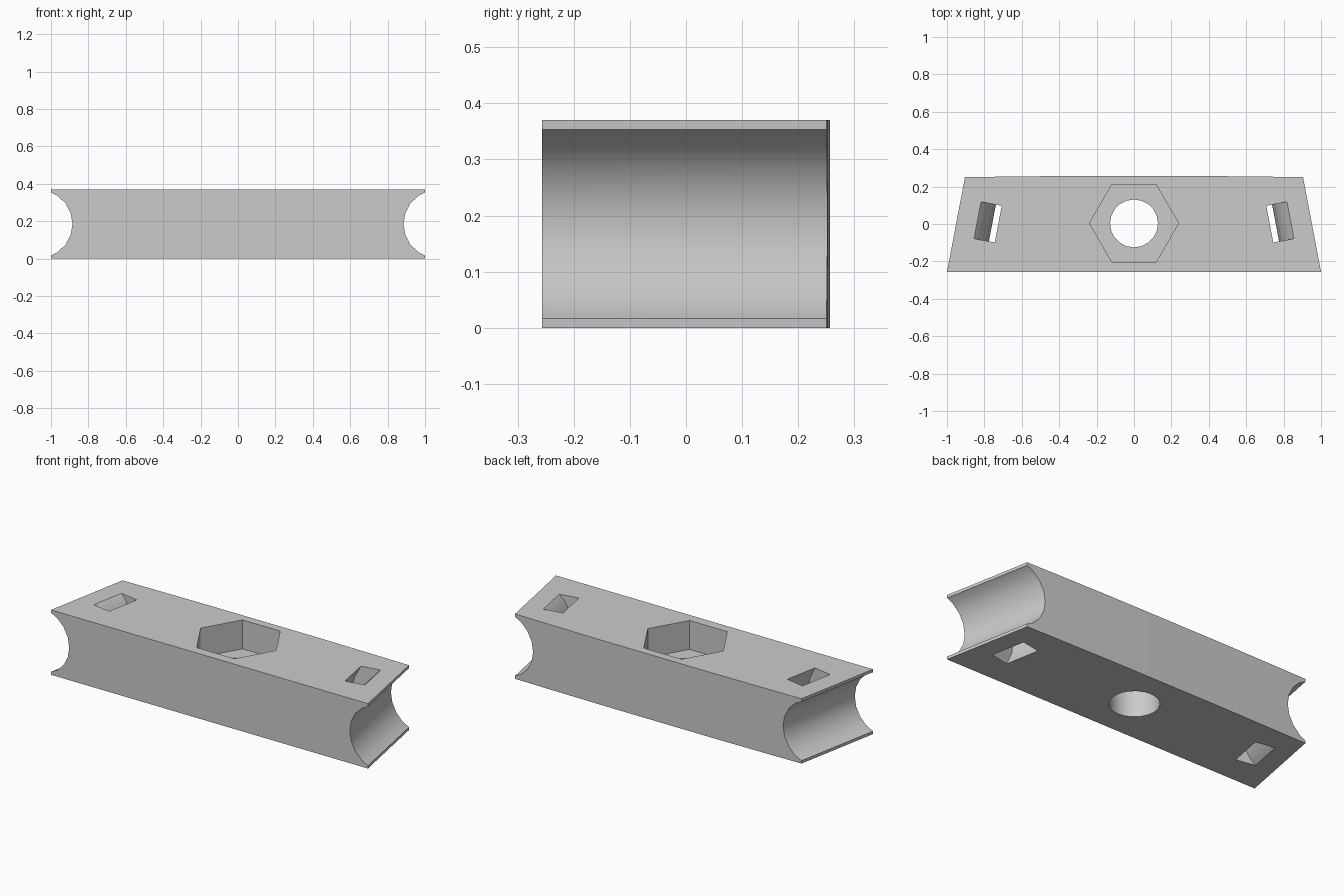
import bpy, bmesh
from math import sin, cos, pi, radians, atan2
from mathutils import Matrix

cube = bpy.data.objects.get("Cube")
if cube:
    bpy.data.objects.remove(cube, do_unlink=True)

HEIGHT = 0.37
MID = HEIGHT / 2
SLANT = atan2(0.096, 0.507)   # lean of the two end faces
SIDES = 20

grey = bpy.data.materials.new("light_grey")
grey.use_nodes = True
grey.diffuse_color = (0.6, 0.6, 0.6, 1)
grey.node_tree.nodes["Principled BSDF"].inputs["Base Color"].default_value = (0.6, 0.6, 0.6, 1)


def arc(radius, start, end, count):
    """Points along an arc, both ends included."""
    angles = [radians(start + (end - start) * i / count) for i in range(count + 1)]
    return [(radius * cos(t), radius * sin(t)) for t in angles]


def polygon(radius, sides):
    return arc(radius, 0, 360, sides)[:-1]


def prism(name, points, length, matrix):
    """Extrude a flat outline along its local z, centred, then place it."""
    bm = bmesh.new()
    face = bm.faces.new([bm.verts.new((x, y, -length / 2)) for x, y in points])
    top = bmesh.ops.extrude_face_region(bm, geom=[face])["geom"]
    bmesh.ops.translate(bm, vec=(0, 0, length),
                        verts=[v for v in top if isinstance(v, bmesh.types.BMVert)])
    bmesh.ops.transform(bm, matrix=matrix, verts=bm.verts)
    bmesh.ops.recalc_face_normals(bm, faces=bm.faces)
    mesh = bpy.data.meshes.new(name)
    bm.to_mesh(mesh)
    bm.free()
    mesh.materials.append(grey)
    obj = bpy.data.objects.new(name, mesh)
    bpy.context.collection.objects.link(obj)
    return obj


# Tapered block with a very slightly bowed back
back = [(0.904, 0.25), (0.72, 0.253), (0.34, 0.257)]
outline = [(-1, -0.257), (1, -0.257)] + back + [(-x, y) for x, y in reversed(back)]
block = prism("clamp_block", outline, HEIGHT, Matrix.Translation((0, 0, MID)))

# Bolt hole and hexagonal nut pocket
cutters = [
    prism("bolt_hole_cutter", polygon(0.128, SIDES), 1, Matrix.Translation((0, 0.003, MID))),
    prism("nut_pocket_cutter", polygon(0.238, 6), 0.4,
          Matrix.Translation((0, 0.004, HEIGHT - 0.165 + 0.2))),
]

# Round groove in each end, with a curved strap slot around the same axis
for side, label in ((1, "left"), (-1, "right")):
    place = (Matrix.Translation((side * 1.0145, 0.054, MID))
             @ Matrix.Rotation(side * SLANT, 4, "Z") @ Matrix.Rotation(pi / 2, 4, "X"))
    cutters.append(prism(label + "_groove_cutter", polygon(0.185, SIDES), 2, place))
    ring = arc(0.262, 90, 270, SIDES // 2) + arc(0.35, 270, 90, SIDES // 2)
    cutters.append(prism(label + "_slot_cutter", [(side * x, y) for x, y in ring], 0.2, place))

# Cut everything out of the block
bpy.ops.object.select_all(action="DESELECT")
bpy.context.view_layer.objects.active = block
block.select_set(True)
for cutter in cutters:
    cutter.hide_render = True
    cut = block.modifiers.new(cutter.name, "BOOLEAN")
    cut.operation = "DIFFERENCE"
    cut.solver = "EXACT"
    cut.object = cutter
    bpy.ops.object.modifier_apply(modifier=cut.name)
    bpy.data.objects.remove(cutter, do_unlink=True)

bpy.ops.object.shade_smooth_by_angle(angle=radians(30))
